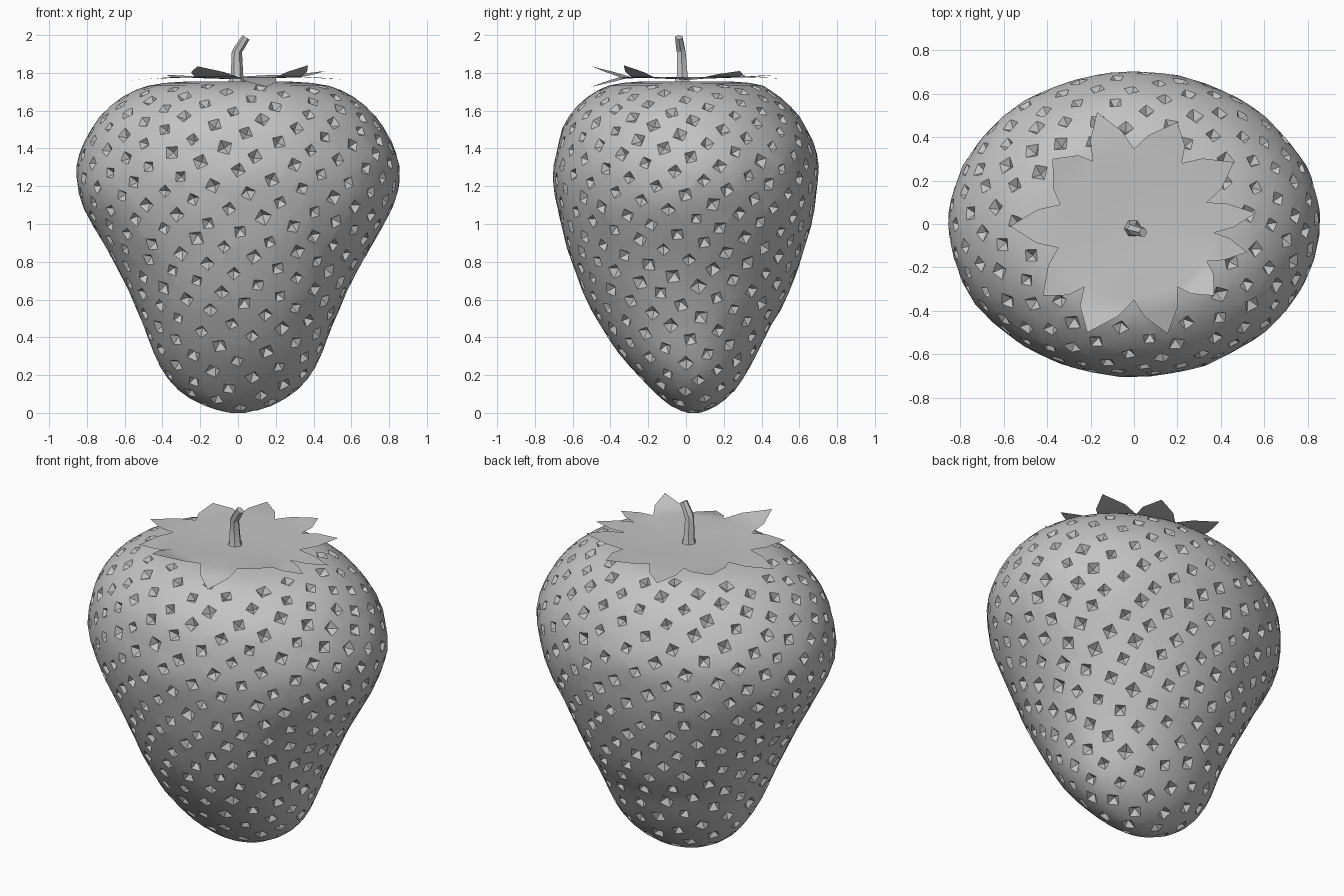
import bpy, bmesh, math, random
from mathutils import Vector, noise

random.seed(7)
cube = bpy.data.objects.get("Cube")
if cube:
    bpy.data.objects.remove(cube, do_unlink=True)

# One plain grey material for every part
grey = bpy.data.materials.new("plain_grey")
grey.use_nodes = True
GREY = (0.55, 0.55, 0.55, 1)
grey.diffuse_color = GREY
grey.node_tree.nodes["Principled BSDF"].inputs["Base Color"].default_value = GREY


def make_object(name, bm):
    bmesh.ops.recalc_face_normals(bm, faces=bm.faces)
    mesh = bpy.data.meshes.new(name)
    bm.to_mesh(mesh)
    bm.free()
    mesh.materials.append(grey)
    obj = bpy.data.objects.new(name, mesh)
    bpy.context.collection.objects.link(obj)
    return obj


def select_only(obj):
    bpy.ops.object.select_all(action='DESELECT')
    obj.select_set(True)
    bpy.context.view_layer.objects.active = obj


# Fruit rings from tip to crown: height, half width, half depth, depth offset
PROFILE = [
    (0.00, 0.04, 0.03, 0.04), (0.03, 0.16, 0.11, 0.04), (0.10, 0.29, 0.20, 0.04),
    (0.20, 0.385, 0.285, 0.03), (0.32, 0.45, 0.37, 0.01), (0.45, 0.495, 0.445, 0.0),
    (0.60, 0.56, 0.53, 0.0), (0.80, 0.66, 0.605, 0.0), (1.00, 0.775, 0.665, 0.0),
    (1.15, 0.84, 0.693, 0.0), (1.28, 0.855, 0.703, 0.0), (1.40, 0.83, 0.685, 0.0),
    (1.52, 0.77, 0.64, -0.01), (1.62, 0.68, 0.57, -0.01), (1.70, 0.565, 0.47, -0.01),
    (1.74, 0.44, 0.38, 0.0), (1.755, 0.25, 0.22, 0.0), (1.75, 0.06, 0.06, 0.0)]


def ring_at(t):
    """Smooth ring values for t from 0 (tip) to 1 (crown)."""
    s = min(max(t, 0), 1) * (len(PROFILE) - 1)
    i = min(int(s), len(PROFILE) - 2)
    f = s - i
    p = [PROFILE[min(max(i + k, 0), len(PROFILE) - 1)] for k in (-1, 0, 1, 2)]
    return [b + 0.5 * f * (c - a + f * (2*a - 5*b + 4*c - d + f * (3*(b - c) + d - a)))
            for a, b, c, d in zip(*p)]


def fruit_point(t, angle):
    z, rx, ry, cy = ring_at(t)
    p = Vector((rx * math.cos(angle), ry * math.sin(angle), z))
    bump = 1 + 0.013 * noise.noise(p * 5)
    return Vector((p.x * bump, p.y * bump + cy, max(z, 0)))


# Fruit body: stacked rings
ROWS, SEGS = 30, 40
bm = bmesh.new()
rings = [[bm.verts.new(fruit_point(r / ROWS, 2 * math.pi * (s + 0.5 * (r % 2)) / SEGS))
          for s in range(SEGS)] for r in range(ROWS + 1)]
for low, high in zip(rings, rings[1:]):
    for s in range(SEGS):
        n = (s + 1) % SEGS
        bm.faces.new((low[s], low[n], high[n], high[s]))
bm.faces.new(rings[0])
bm.faces.new(rings[-1])
bmesh.ops.triangulate(bm, faces=bm.faces)
fruit = make_object("fruit", bm)

# Spread seed pits evenly by surface area along a spiral
STEPS = 600
area = [0.0]
for k in range(STEPS):
    a, b = ring_at(k / STEPS), ring_at((k + 1) / STEPS)
    area.append(area[-1] + (a[1] + a[2]) * math.hypot(b[0] - a[0], (b[1] + b[2] - a[1] - a[2]) / 2))
PITS, RADIUS, DEPTH, OUT = 440, 0.043, 0.036, 0.010
bm = bmesh.new()
k = 0
for i in range(PITS):
    while area[k + 1] < area[-1] * (i + 0.5) / PITS:
        k += 1
    t = k / STEPS
    z, rx, ry, _ = ring_at(t)
    if (z > 1.6 and rx < 0.47) or rx < 0.07:
        continue
    angle = i * math.pi * (3 - math.sqrt(5)) + random.uniform(-0.02, 0.02)
    p = fruit_point(t, angle)
    side = (fruit_point(t, angle + 0.04) - fruit_point(t, angle - 0.04)).normalized()
    up = (fruit_point(t + 0.01, angle) - fruit_point(t - 0.01, angle)).normalized()
    out = side.cross(up).normalized()
    up = out.cross(side)
    spin = random.uniform(0, math.pi / 2)
    size = RADIUS * random.uniform(0.85, 1.1) * (DEPTH + OUT) / DEPTH
    apex = bm.verts.new(p - out * DEPTH + side * random.uniform(-0.01, 0.01)
                        + up * random.uniform(-0.005, 0.012))
    base = [bm.verts.new(p + out * OUT + size * (side * math.cos(spin + c * math.pi / 2)
                         + up * math.sin(spin + c * math.pi / 2))) for c in range(4)]
    bm.faces.new(base)
    for c in range(4):
        bm.faces.new((base[c], apex, base[(c + 1) % 4]))
cutter = make_object("seed_pit_cutter", bm)
cutter.hide_render = True

# Cut the pits into the fruit
cut = fruit.modifiers.new("seed_pits", 'BOOLEAN')
cut.operation = 'DIFFERENCE'
cut.solver = 'EXACT'
cut.use_self = True
cut.object = cutter
select_only(fruit)
bpy.ops.object.modifier_apply(modifier=cut.name)
bpy.data.objects.remove(cutter, do_unlink=True)
select_only(fruit)
bpy.ops.object.shade_smooth_by_angle(angle=math.radians(28))

# Leafy crown: each leaf tip is followed by the notch after it
TIPS = [(-0.17, 0.515, 1.77), (0.20, 0.47, 1.79), (0.46, 0.285, 1.81), (0.56, 0.05, 1.765),
        (0.52, -0.13, 1.77), (0.37, -0.33, 1.84), (0.155, -0.505, 1.725), (-0.215, -0.50, 1.835),
        (-0.42, -0.33, 1.77), (-0.57, -0.01, 1.76), (-0.375, 0.30, 1.79)]
NOTCHES = [(0.0, 0.345), (0.22, 0.28), (0.335, 0.10), (0.37, -0.04), (0.335, -0.17), (0.20, -0.29),
           (0.0, -0.35), (-0.23, -0.29), (-0.35, -0.11), (-0.34, 0.09), (-0.19, 0.29)]
bm = bmesh.new()
centre = bm.verts.new((0, -0.02, 1.765))
notches = [bm.verts.new((x, y, 1.778)) for x, y in NOTCHES]
inner = [bm.verts.new((x * 0.5, y * 0.5, 1.772)) for x, y in NOTCHES]
for i, tip in enumerate(TIPS):
    a, b = notches[i - 1], notches[i]
    tip = Vector(tip)
    middle = (a.co + b.co) / 2

    def edge_point(root):
        # Bulge the leaf edge away from its centre line
        return bm.verts.new(root.co.lerp(tip, 0.45) + (root.co - middle) * 0.22)

    left, right, end = edge_point(a), edge_point(b), bm.verts.new(tip)
    bm.faces.new((a, b, right, left))
    bm.faces.new((left, right, end))
    bm.faces.new((inner[i - 1], inner[i], b, a))
    bm.faces.new((centre, inner[i], inner[i - 1]))
crown = make_object("leaf_crown", bm)
select_only(crown)
bpy.ops.object.shade_smooth_by_angle(angle=math.radians(30))

# Bent stem: centre x, y, z and radius of each six-sided ring
STEM = [(-0.005, -0.02, 1.745, 0.05), (-0.005, -0.02, 1.785, 0.033), (-0.006, -0.025, 1.91, 0.027),
        (0.008, -0.03, 1.935, 0.026), (0.042, -0.038, 1.988, 0.022)]
bm = bmesh.new()
rings = []
for r, (x, y, z, rad) in enumerate(STEM):
    tilt = 0.55 if r == len(STEM) - 1 else 0.25 if r == 3 else 0
    rings.append([bm.verts.new((x + rad * math.cos(a) * math.cos(tilt), y + rad * math.sin(a),
                                z - rad * math.cos(a) * math.sin(tilt)))
                  for a in (math.pi * s / 3 for s in range(6))])
for low, high in zip(rings, rings[1:]):
    for s in range(6):
        n = (s + 1) % 6
        bm.faces.new((low[s], low[n], high[n], high[s]))
bm.faces.new(rings[0])
bm.faces.new(rings[-1])
stem = make_object("stem", bm)
select_only(stem)
bpy.ops.object.shade_smooth_by_angle(angle=math.radians(30))
